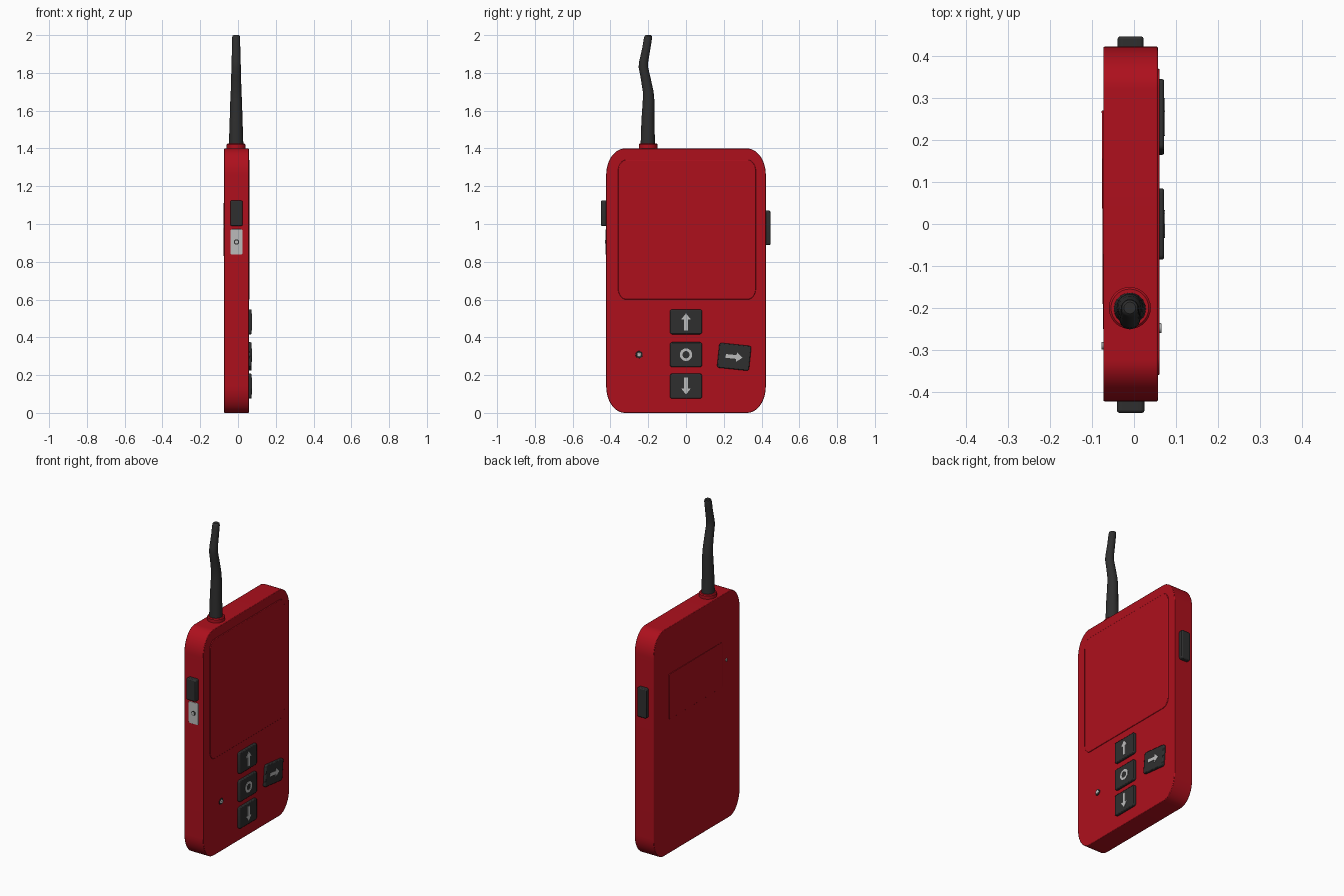
import bpy, bmesh
from math import sin, cos, pi, radians
from mathutils import Matrix, Vector

if "Cube" in bpy.data.objects:
    bpy.data.objects.remove(bpy.data.objects["Cube"])


def mat(name, c):
    m = bpy.data.materials.new(name)
    m.diffuse_color = (*c, 1)
    m.use_nodes = True
    m.node_tree.nodes["Principled BSDF"].inputs["Base Color"].default_value = m.diffuse_color
    return m


RED = mat("red_plastic", (0.42, 0.005, 0.012))
BLACK = mat("black_rubber", (0.028, 0.028, 0.028))
GREY = mat("grey_metal", (0.5, 0.5, 0.5))

# outward directions: local x, y lie in the face, local z points out
FACES = {
    "+x": Matrix(((0, 0, 1), (1, 0, 0), (0, 1, 0))),
    "-x": Matrix(((0, 0, -1), (-1, 0, 0), (0, 1, 0))),
    "+y": Matrix(((-1, 0, 0), (0, 0, 1), (0, 1, 0))),
    "-y": Matrix(((1, 0, 0), (0, 0, -1), (0, 1, 0))),
}


def finish(name, bm, material, bevel=0, place=None):
    bmesh.ops.recalc_face_normals(bm, faces=bm.faces)
    me = bpy.data.meshes.new(name)
    bm.to_mesh(me)
    bm.free()
    ob = bpy.data.objects.new(name, me)
    bpy.context.collection.objects.link(ob)
    me.materials.append(material)
    if place:
        ob.matrix_world = place
    if bevel:
        b = ob.modifiers.new("edge", 'BEVEL')
        b.width, b.segments, b.limit_method = bevel, 2, 'ANGLE'
        b.angle_limit = radians(40)
    bpy.ops.object.select_all(action='DESELECT')
    ob.select_set(True)
    bpy.context.view_layer.objects.active = ob
    bpy.ops.object.shade_smooth_by_angle(angle=radians(35))
    return ob


def rounded(w, h, rx, ry, n=8):
    pts = []
    for k, (sx, sy) in enumerate(((1, 1), (-1, 1), (-1, -1), (1, -1))):
        for i in range(n + 1):
            a = (k + i / n) * pi / 2
            pts.append((sx * (w / 2 - rx) + rx * cos(a), sy * (h / 2 - ry) + ry * sin(a)))
    return pts


def circle(r, n=24):
    return [(r * cos(2 * pi * i / n), r * sin(2 * pi * i / n)) for i in range(n)]


def plate(name, pts, depth, face, at, material, bevel=0, spin=0, tilt=0):
    """Extrude an outline outwards from a point on one side of the body."""
    bm = bmesh.new()
    f = bm.faces.new([bm.verts.new((x, y, 0)) for x, y in pts])
    g = bmesh.ops.extrude_face_region(bm, geom=[f])
    bmesh.ops.translate(bm, vec=(0, 0, depth), verts=[v for v in g["geom"] if isinstance(v, bmesh.types.BMVert)])
    m = Matrix.Translation(at) @ FACES[face].to_4x4()
    m = m @ Matrix.Rotation(radians(spin), 4, 'Z') @ Matrix.Rotation(radians(tilt), 4, 'Y')
    return finish(name, bm, material, bevel, m)


def lathe_tube(name, rings, material, n=20):
    """Skin circular rings given as (y, z, radius)."""
    bm = bmesh.new()
    loops = [[bm.verts.new((-0.01 + x, y + v, z)) for x, v in circle(r, n)] for y, z, r in rings]
    for a, b in zip(loops, loops[1:]):
        for i in range(n):
            bm.faces.new((a[i], a[(i + 1) % n], b[(i + 1) % n], b[i]))
    bm.faces.new(loops[0])
    bm.faces.new(loops[-1])
    return finish(name, bm, material)


# case with rounded corners
plate("case", rounded(0.845, 1.4, 0.1, 0.14, 12), 0.13, "+x", (-0.073, 0, 0.7), RED, 0.003)

# raised screen panel
plate("screen_frame", rounded(0.73, 0.74, 0.045, 0.06), 0.01, "+x", (0.051, 0.005, 0.97), RED, 0.003)

# thin, slightly tilted cover on the back
plate("back_cover", rounded(0.52, 0.28, 0.005, 0.005, 2), 0.01, "-x", (-0.0655, 0.01, 0.97), RED, 0.001, tilt=0.3)
plate("back_screw", circle(0.009, 12), 0.012, "-x", (-0.066, -0.29, 0.985), GREY, 0.002)

# keypad with arrow and ring symbols
ARROW = [(-0.01, -0.045), (0.01, -0.045), (0.01, 0.012), (0.026, 0.012),
         (0, 0.045), (-0.026, 0.012), (-0.01, 0.012)]
KEYS = (("up", 0, 0.482, 0, 0), ("select", 0, 0.308, 0, None),
        ("down", 0, 0.142, 0, 180), ("right", 0.255, 0.297, -6, -90))
for name, y, z, spin, turn in KEYS:
    plate(name + "_key", rounded(0.17, 0.132, 0.012, 0.012, 4), 0.022, "+x", (0.05, y, z), BLACK, 0.005, spin)
    if turn is not None:
        plate(name + "_arrow", ARROW, 0.006, "+x", (0.068, y, z), GREY, 0, spin + turn)
    else:
        bm = bmesh.new()
        n = 24
        rows = [[bm.verts.new((h, y + u, z + v)) for u, v in circle(r, n)]
                for r, h in ((0.033, 0.068), (0.033, 0.074), (0.019, 0.074), (0.019, 0.068))]
        for j in range(4):
            a, b = rows[j], rows[(j + 1) % 4]
            for i in range(n):
                bm.faces.new((a[i], a[(i + 1) % n], b[(i + 1) % n], b[i]))
        finish("select_ring", bm, GREY)

# small indicator beside the keys
plate("indicator_rim", circle(0.019), 0.01, "+x", (0.05, -0.248, 0.308), BLACK, 0.001)
plate("indicator_light", circle(0.012), 0.016, "+x", (0.05, -0.248, 0.308), GREY, 0.003)

# side buttons and metal latch plate
side = rounded(0.066, 0.135, 0.01, 0.01, 4)
plate("front_side_button", side, 0.04, "-y", (-0.008, -0.41, 1.057), BLACK, 0.006)
plate("latch_plate", side, 0.014, "-y", (-0.008, -0.411, 0.905), GREY, 0.001)
plate("latch_rim", circle(0.014), 0.016, "-y", (-0.008, -0.411, 0.905), BLACK)
plate("latch_screw", circle(0.009, 12), 0.019, "-y", (-0.008, -0.411, 0.905), GREY)
plate("rear_side_button", rounded(0.062, 0.182, 0.01, 0.01, 4), 0.037, "+y", (-0.008, 0.41, 0.98), BLACK, 0.006)

# antenna collar and bent, tapering antenna
lathe_tube("antenna_collar", [(-0.2, 1.39, 0.05), (-0.2, 1.42, 0.05), (-0.2, 1.425, 0.045)], RED, 28)
lathe_tube("antenna", [(-0.202, 1.40, 0.039), (-0.202, 1.55, 0.034), (-0.198, 1.65, 0.031),
                       (-0.2, 1.70, 0.0285), (-0.215, 1.78, 0.026), (-0.226, 1.83, 0.025),
                       (-0.224, 1.86, 0.024), (-0.21, 1.93, 0.022), (-0.201, 1.985, 0.0215),
                       (-0.2, 1.996, 0.019), (-0.2, 2.0, 0.014)], BLACK)
